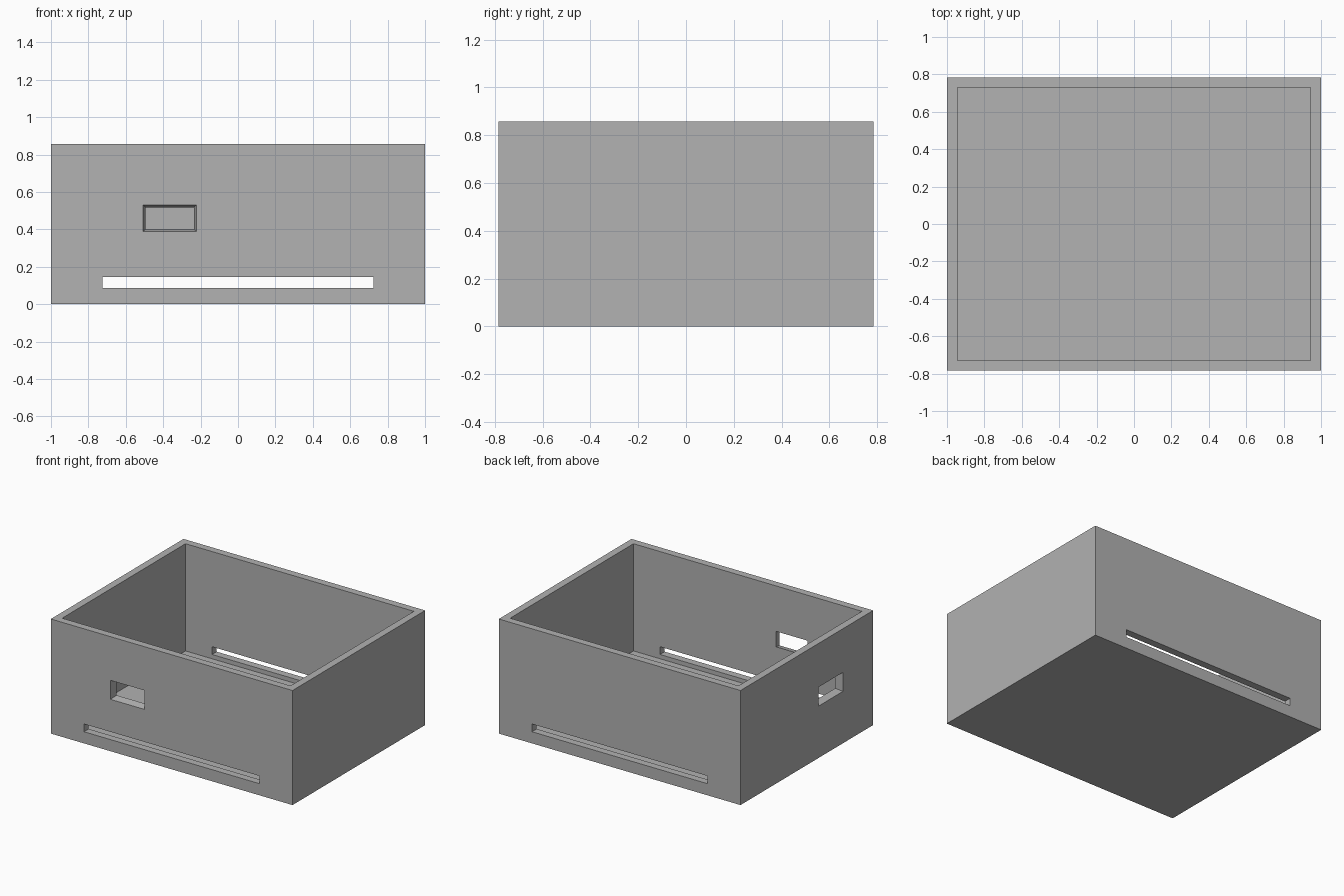
import bpy, bmesh
from mathutils import Matrix, Vector

cube = bpy.data.objects.get("Cube")
if cube:
    bpy.data.objects.remove(cube, do_unlink=True)

HX, HY, H = 1.0, 0.784, 0.857   # half width, half depth, height
WALL = 0.055
TAPER = 0.013                   # how much each window side narrows through the wall

grey = bpy.data.materials.new("plain grey")
grey.use_nodes = True
colour = (0.445, 0.445, 0.445, 1)
grey.diffuse_color = colour
grey.node_tree.nodes["Principled BSDF"].inputs["Base Color"].default_value = colour


def block(name, lo, hi):
    """Axis-aligned box between two corners."""
    lo, hi = Vector(lo), Vector(hi)
    bm = bmesh.new()
    bmesh.ops.create_cube(bm, size=1)
    bmesh.ops.scale(bm, vec=hi - lo, verts=bm.verts)
    bmesh.ops.translate(bm, vec=(lo + hi) / 2, verts=bm.verts)
    mesh = bpy.data.meshes.new(name)
    bm.to_mesh(mesh)
    bm.free()
    mesh.materials.append(grey)
    obj = bpy.data.objects.new(name, mesh)
    bpy.context.collection.objects.link(obj)
    return obj


def window(name, axis, surface, lo, hi):
    """Cutter through a negative-side wall, narrowing towards the inside."""
    lo, hi = Vector(lo), Vector(hi)
    lo[axis], hi[axis] = surface - WALL, surface + 2 * WALL
    obj = block(name, lo, hi)
    mid = (lo + hi) / 2
    for v in obj.data.vertices:
        shift = TAPER if v.co[axis] < surface else -2 * TAPER
        for i in range(3):
            if i != axis:
                v.co[i] += shift if v.co[i] > mid[i] else -shift
    return obj


# Open box and everything cut out of it
box = block("open_box", (-HX, -HY, 0), (HX, HY, H))
cutters = [
    block("cavity_cutter", (WALL - HX, WALL - HY, WALL), (HX - WALL, HY - WALL, H + 0.2)),
    block("long_slot_cutter", (-0.725, -1, 0.087), (0.725, 1, 0.145)),
    window("front_window_cutter", 1, -HY, (-0.507, 0, 0.388), (-0.223, 0, 0.53)),
    window("side_window_cutter", 0, -HX, (0, -0.427, 0.388), (0, -0.14, 0.53)),
]
for cutter in cutters:
    cutter.hide_render = True
    mod = box.modifiers.new(cutter.name, 'BOOLEAN')
    mod.operation = 'DIFFERENCE'
    mod.solver = 'EXACT'
    mod.object = cutter

# Bake the cuts, then drop the cutters
bpy.context.view_layer.update()
graph = bpy.context.evaluated_depsgraph_get()
result = bpy.data.meshes.new_from_object(box.evaluated_get(graph))
box.modifiers.clear()
box.data = result
for cutter in cutters:
    bpy.data.objects.remove(cutter, do_unlink=True)
